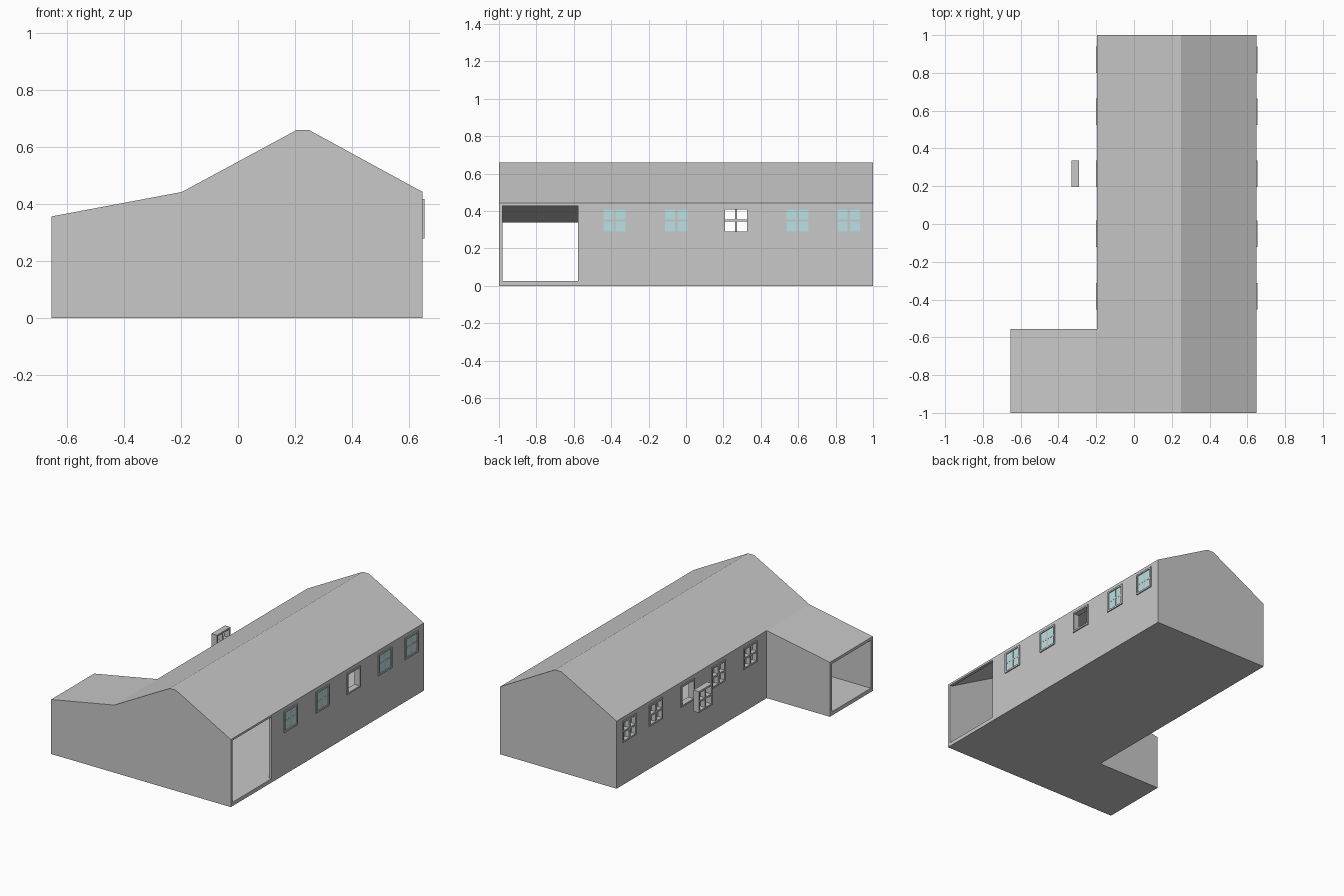
import bpy
import bmesh
from mathutils import Matrix, Vector

cube = bpy.data.objects.get("Cube")
if cube:
    bpy.data.objects.remove(cube, do_unlink=True)


def make_material(name, rgb):
    mat = bpy.data.materials.new(name)
    mat.use_nodes = True
    mat.diffuse_color = (*rgb, 1)
    mat.node_tree.nodes["Principled BSDF"].inputs["Base Color"].default_value = (*rgb, 1)
    return mat


GREY = make_material("plain grey", (0.58, 0.58, 0.58))
GLASS = make_material("pale blue glass", (0.49, 0.75, 0.78))


def finish(name, bm, mat):
    bmesh.ops.recalc_face_normals(bm, faces=bm.faces)
    mesh = bpy.data.meshes.new(name)
    bm.to_mesh(mesh)
    bm.free()
    mesh.materials.append(mat)
    obj = bpy.data.objects.new(name, mesh)
    bpy.context.collection.objects.link(obj)
    return obj


def prism(name, profile, y0, y1):
    """Extrude an x-z profile from y0 to y1."""
    bm = bmesh.new()
    face = bm.faces.new([bm.verts.new((x, y0, z)) for x, z in profile])
    ext = bmesh.ops.extrude_face_region(bm, geom=[face])
    verts = [v for v in ext["geom"] if isinstance(v, bmesh.types.BMVert)]
    bmesh.ops.translate(bm, verts=verts, vec=(0, y1 - y0, 0))
    return finish(name, bm, GREY)


def add_box(bm, centre, size):
    matrix = Matrix.Translation(Vector(centre)) @ Matrix.Diagonal((*size, 1))
    bmesh.ops.create_cube(bm, size=1, matrix=matrix)


def combine(target, other, operation):
    """Apply a boolean and discard the helper."""
    other.hide_render = True
    mod = target.modifiers.new("cut", "BOOLEAN")
    mod.operation = operation
    mod.solver = "EXACT"
    mod.object = other
    bpy.context.view_layer.objects.active = target
    bpy.ops.object.modifier_apply(modifier=mod.name)
    bpy.data.objects.remove(other, do_unlink=True)


WALL = 0.02
LEFT, RIGHT, WING = -0.197, 0.648, -0.655
EAVE, RIDGE, FLOOR = 0.443, 0.66, 0.025
WINDOW_Y = (0.87, 0.595, 0.267, -0.052, -0.382)
OPEN_Y = WINDOW_Y[2]
WINDOW_Z, SIZE, BORDER, DEPTH = 0.349, 0.14, 0.011, 0.04

# Main hall with a low side wing
building = prism("building_shell", [
    (LEFT, 0), (RIGHT, 0), (RIGHT, EAVE), (0.25, RIDGE), (0.205, RIDGE), (LEFT, EAVE)], -1, 1)
wing = prism("wing", [
    (WING, 0), (0, 0), (0, EAVE), (LEFT, EAVE), (WING, 0.357)], -1, -0.555)
combine(building, wing, "UNION")

# Hollow interior, and a passage open at both ends
passage = prism("passage_cutter", [
    (-0.75, FLOOR), (0.75, FLOOR), (0.75, 0.43), (LEFT, 0.425), (-0.75, 0.321)],
    -1 + WALL, -0.578)
combine(building, passage, "DIFFERENCE")
hall = prism("hall_cutter", [
    (LEFT + WALL, FLOOR), (RIGHT - WALL, FLOOR), (RIGHT - WALL, 0.432),
    (0.25, RIDGE - 0.022), (0.205, RIDGE - 0.022), (LEFT + WALL, 0.432)],
    -1 + WALL, 1 - WALL)
combine(building, hall, "DIFFERENCE")

# Window openings through both long walls
bm = bmesh.new()
for y in WINDOW_Y:
    add_box(bm, (0.22, y, WINDOW_Z), (1.2, SIZE - 0.004, SIZE - 0.004))
combine(building, finish("window_cutter", bm, GREY), "DIFFERENCE")


def window_frame(name, x, y, bars):
    """Square surround, with a cross of glazing bars when wanted."""
    bm = bmesh.new()
    offset = (SIZE - BORDER) / 2
    inner = SIZE - 2 * BORDER
    for s in (-1, 1):
        add_box(bm, (x, y + s * offset, WINDOW_Z), (DEPTH, BORDER, SIZE))
        add_box(bm, (x, y, WINDOW_Z + s * offset), (DEPTH, inner, BORDER))
    if bars:
        bar_depth = DEPTH - 0.006
        add_box(bm, (x - 0.002, y, WINDOW_Z), (bar_depth, BORDER, inner))
        add_box(bm, (x - 0.002, y, WINDOW_Z), (bar_depth, inner, BORDER))
    finish(name, bm, GREY)


# Frames and glass along both walls; the middle pair stays open
for side, x in (("right", LEFT + 0.015), ("left", RIGHT - 0.013)):
    for i, y in enumerate(WINDOW_Y):
        glazed = y != OPEN_Y
        window_frame(f"{side}_window_frame_{i + 1}", x, y, glazed)
        if glazed:
            bm = bmesh.new()
            pane = SIZE - 2 * BORDER
            add_box(bm, (x + 0.012, y, WINDOW_Z), (0.004, pane, pane))
            finish(f"{side}_window_glass_{i + 1}", bm, GLASS)

# Spare unglazed window standing clear of the wall
window_frame("detached_window_frame", -0.31, OPEN_Y, True)
